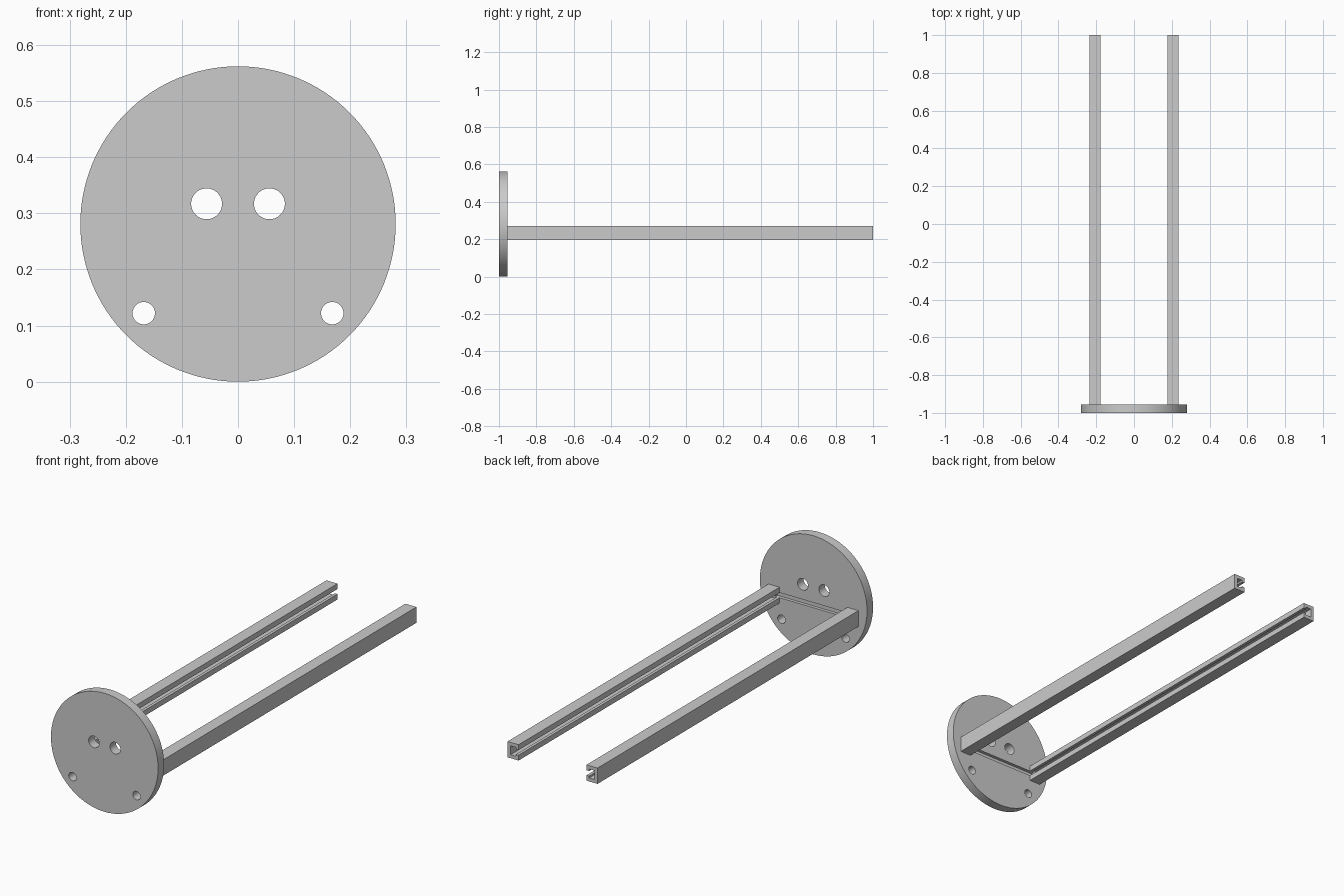
import bpy, bmesh, math
from mathutils import Matrix, Vector

cube = bpy.data.objects.get("Cube")
if cube:
    bpy.data.objects.remove(cube, do_unlink=True)

grey = bpy.data.materials.new("light_grey")
grey.use_nodes = True
colour = (0.6, 0.6, 0.6, 1)
grey.diffuse_color = colour
grey.node_tree.nodes["Principled BSDF"].inputs["Base Color"].default_value = colour

RADIUS, FRONT, BACK = 0.281, -1.0, -0.955
RAIL_Z = 0.233


def make_object(name, bm):
    bmesh.ops.recalc_face_normals(bm, faces=bm.faces)
    mesh = bpy.data.meshes.new(name)
    bm.to_mesh(mesh)
    bm.free()
    obj = bpy.data.objects.new(name, mesh)
    bpy.context.collection.objects.link(obj)
    mesh.materials.append(grey)
    return obj


def disc(name, x, z, radius, y0, y1, sides):
    """Cylinder lying along y."""
    bm = bmesh.new()
    place = Matrix.Translation((x, (y0 + y1) / 2, z)) @ Matrix.Rotation(math.pi / 2, 4, "X")
    bmesh.ops.create_cone(bm, cap_ends=True, segments=sides, radius1=radius,
                          radius2=radius, depth=y1 - y0, matrix=place)
    return make_object(name, bm)


# Round end plate
plate = disc("end_plate", 0, RADIUS, RADIUS, FRONT, BACK, 128)

# Cutters: two cable holes, two screw holes and the panel groove
cutters = []
for side in (-1, 1):
    for label, x, z, r in (("cable_hole", 0.056, 0.317, 0.0275),
                           ("screw_hole", 0.168, 0.122, 0.02)):
        cutters.append(disc(label + "_cutter", side * x, z, r, FRONT - 0.1, BACK + 0.1, 48))
bm = bmesh.new()
bmesh.ops.create_cube(bm, size=1, matrix=Matrix.Translation((0, BACK, RAIL_Z))
                      @ Matrix.Diagonal((0.4, 0.03, 0.024, 1)))
cutters.append(make_object("panel_groove_cutter", bm))

for cutter in cutters:
    cutter.hide_render = True
    mod = plate.modifiers.new(cutter.name, "BOOLEAN")
    mod.object = cutter
    mod.operation = "DIFFERENCE"
    mod.solver = "EXACT"

# Apply the cuts, then remove the cutters
bpy.context.view_layer.objects.active = plate
plate.select_set(True)
for mod in list(plate.modifiers):
    bpy.ops.object.modifier_apply(modifier=mod.name)
for cutter in cutters:
    bpy.data.objects.remove(cutter, do_unlink=True)
bpy.ops.object.shade_smooth_by_angle(angle=math.radians(30))

# Slotted rails: upper half of the channel section, mirrored below
INNER, OUTER, HALF = 0.178, 0.236, 0.0375
upper = [(INNER + 0.042, 0.021), (INNER + 0.014, 0.021), (INNER + 0.014, 0.012),
         (INNER, 0.012), (INNER, HALF), (OUTER, HALF)]
section = upper + [(x, -z) for x, z in reversed(upper)]

for side, name in ((1, "left_rail"), (-1, "right_rail")):
    bm = bmesh.new()
    face = bm.faces.new([bm.verts.new((side * x, BACK, RAIL_Z + z)) for x, z in section])
    grown = bmesh.ops.extrude_face_region(bm, geom=[face], use_keep_orig=True)
    moved = [v for v in grown["geom"] if isinstance(v, bmesh.types.BMVert)]
    bmesh.ops.translate(bm, verts=moved, vec=Vector((0, 1 - BACK, 0)))
    make_object(name, bm)
